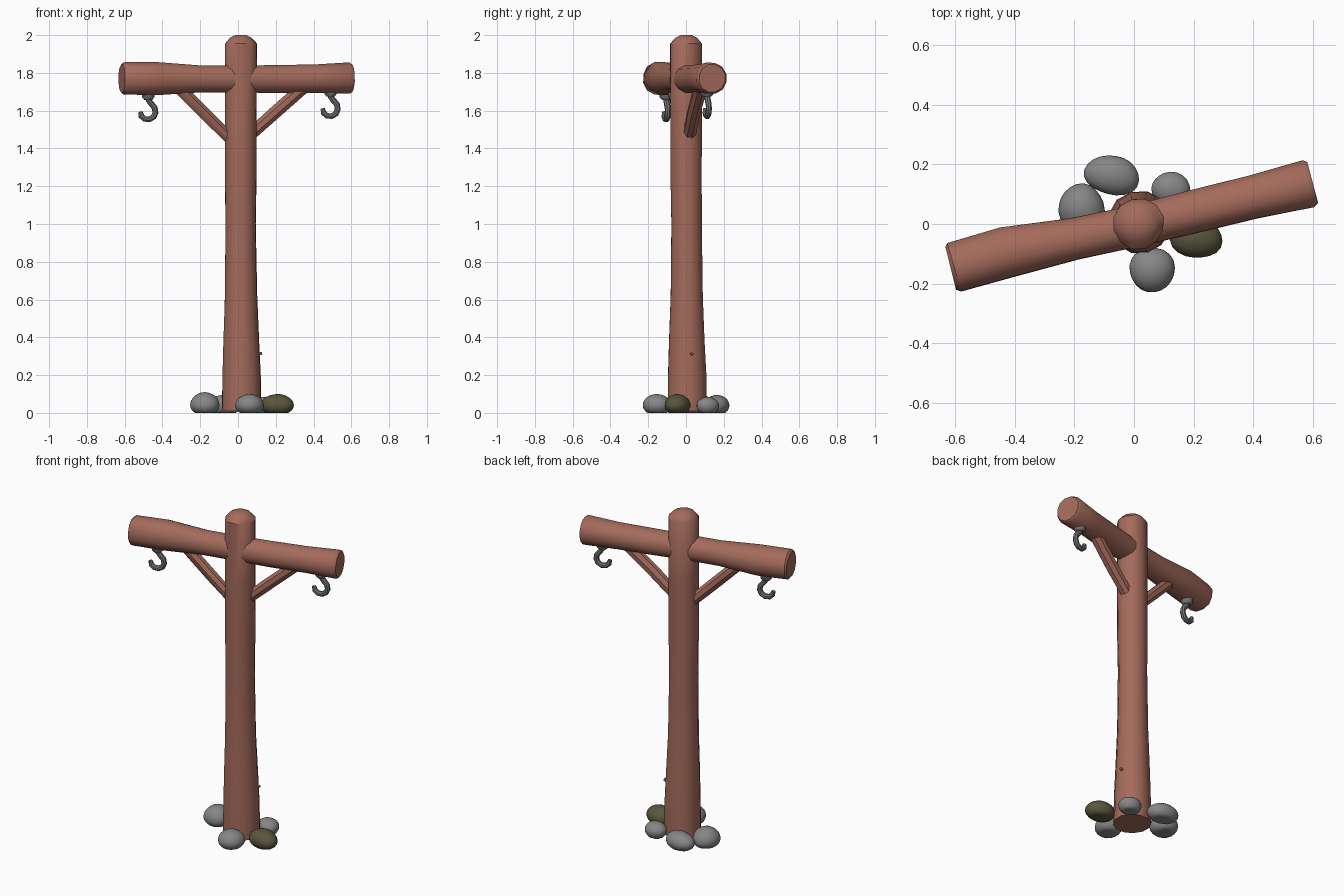
import bpy, bmesh, math, random
from mathutils import Vector

random.seed(4)
cube = bpy.data.objects.get("Cube")
if cube:
    bpy.data.objects.remove(cube)


def material(name, color):
    m = bpy.data.materials.new(name)
    m.use_nodes = True
    rgba = (*color, 1)
    m.diffuse_color = rgba
    m.node_tree.nodes["Principled BSDF"].inputs["Base Color"].default_value = rgba
    return m


WOOD = material("red brown wood", (0.37, 0.146, 0.105))
STONE = material("grey stone", (0.24, 0.24, 0.24))
MOSS = material("mossy stone", (0.1, 0.092, 0.048))
IRON = material("grey iron", (0.17, 0.175, 0.175))


def finish(name, bm, mat, angle=40):
    bmesh.ops.recalc_face_normals(bm, faces=bm.faces[:])
    mesh = bpy.data.meshes.new(name)
    bm.to_mesh(mesh)
    bm.free()
    mesh.materials.append(mat)
    ob = bpy.data.objects.new(name, mesh)
    bpy.context.scene.collection.objects.link(ob)
    bpy.ops.object.select_all(action='DESELECT')
    bpy.context.view_layer.objects.active = ob
    ob.select_set(True)
    bpy.ops.object.shade_smooth_by_angle(angle=math.radians(angle))
    return ob


def tube(name, path, mat, ref, sides=10, rough=0.0):
    """Loft rings along a path of (x, y, z, radius); ref sets the ring roll."""
    bm = bmesh.new()
    pts = [Vector(p[:3]) for p in path]
    wobble = [1 + random.uniform(-rough, rough) for _ in range(sides)]
    rings = []
    for i, p in enumerate(pts):
        t = (pts[min(i + 1, len(pts) - 1)] - pts[max(i - 1, 0)]).normalized()
        u = t.cross(Vector(ref)).normalized()
        v = t.cross(u)
        ring = []
        for k in range(sides):
            a = math.tau * (k + 0.5) / sides
            r = path[i][3] * wobble[k] * (1 + random.uniform(-rough, rough) / 2)
            ring.append(bm.verts.new(p + (u * math.cos(a) + v * math.sin(a)) * r))
        rings.append(ring)
    for a, b in zip(rings, rings[1:]):
        for k in range(sides):
            j = (k + 1) % sides
            bm.faces.new((a[k], a[j], b[j], b[k]))
    bm.faces.new(rings[0])
    bm.faces.new(rings[-1])
    return finish(name, bm, mat)


# Upright post: flared foot, slim waist, rounded top
tube("post", [
    (0.018, 0.005, 0.01, 0.107), (0.018, 0.005, 0.2, 0.104), (0.016, 0.004, 0.38, 0.097),
    (0.014, 0.003, 0.62, 0.088), (0.013, 0.002, 1.0, 0.083), (0.013, 0, 1.25, 0.086),
    (0.014, 0, 1.6, 0.086), (0.014, 0, 1.955, 0.087), (0.014, 0, 1.985, 0.06),
    (0.014, 0, 2.0, 0.03)], WOOD, (0, 1, 0), 12, 0.025)

# Small twig stub on the post
tube("twig_stub", [(0.1, 0.03, 0.31, 0.01), (0.127, 0.032, 0.316, 0.008)], WOOD, (0, 1, 0), 6)

# Slightly crooked cross beam with chamfered ends
tube("cross_beam", [
    (-0.615, -0.149, 1.77, 0.076), (-0.603, -0.146, 1.77, 0.087), (-0.43, -0.096, 1.77, 0.089),
    (-0.2, -0.05, 1.768, 0.073), (0, -0.008, 1.767, 0.072), (0.2, 0.041, 1.767, 0.075),
    (0.4, 0.09, 1.769, 0.076), (0.585, 0.134, 1.772, 0.084), (0.6, 0.138, 1.772, 0.074)],
    WOOD, (0, 0, 1), 12, 0.025)

# Diagonal braces under the beam
tube("right_brace", [(-0.02, 0.0, 1.43, 0.032), (-0.16, -0.035, 1.57, 0.034),
                     (-0.31, -0.068, 1.72, 0.034)], WOOD, (0, 1, 0), 8, 0.03)
tube("left_brace", [(0.05, 0.015, 1.46, 0.034), (0.19, 0.04, 1.585, 0.036),
                    (0.36, 0.08, 1.735, 0.036)], WOOD, (0, 1, 0), 8, 0.03)

# Hooks with round mounting plates; the hook profile is (along beam, height)
ANGLE = math.radians(13.5)
ALONG = Vector((math.cos(ANGLE), math.sin(ANGLE), 0))
ACROSS = (-math.sin(ANGLE), math.cos(ANGLE), 0)
PROFILE = [(0, 0.02), (0.002, -0.02), (0.018, -0.04), (0.035, -0.06), (0.039, -0.085),
           (0.029, -0.108), (0.006, -0.121), (-0.02, -0.119), (-0.038, -0.103), (-0.043, -0.08)]


def hook(side, x, y, z):
    base = Vector((x, y, z))
    path = []
    for i, (s, h) in enumerate(PROFILE):
        r = 0.011 if i == len(PROFILE) - 1 else 0.016
        path.append((*(base + ALONG * s + Vector((0, 0, h))), r))
    tube(side + "_hook", path, IRON, ACROSS, 8)
    tube(side + "_hook_plate", [(x, y, z + 0.03, 0.034), (x, y, z - 0.004, 0.034),
                                (x, y, z - 0.018, 0.022)], IRON, (0, 1, 0), 10)


hook("right", -0.475, -0.105, 1.675)
hook("left", 0.49, 0.112, 1.692)


# Stones around the foot, flattened underneath
def stone(name, x, y, rx, ry, height, turn, mat):
    bm = bmesh.new()
    bmesh.ops.create_icosphere(bm, subdivisions=3, radius=1)
    p1, p2 = random.uniform(0, 6), random.uniform(0, 6)
    c, s = math.cos(turn), math.sin(turn)
    mid = 0.04
    for v in bm.verts:
        k = 1 + 0.04 * math.sin(3 * v.co.x + p1) + 0.04 * math.sin(3 * v.co.y + p2)
        px, py = v.co.x * rx * k, v.co.y * ry * k
        pz = mid + v.co.z * ((height - mid) if v.co.z > 0 else 0.055)
        v.co = (x + px * c - py * s, y + px * s + py * c, max(pz, 0))
    finish(name, bm, mat, 50)


stone("back_stone", -0.075, 0.165, 0.09, 0.068, 0.095, -0.2, STONE)
stone("right_stone", -0.178, 0.055, 0.076, 0.082, 0.11, 0.2, STONE)
stone("back_left_stone", 0.125, 0.117, 0.07, 0.056, 0.085, -0.3, STONE)
stone("mossy_stone", 0.21, -0.045, 0.088, 0.068, 0.1, -0.15, MOSS)
stone("front_stone", 0.062, -0.155, 0.073, 0.078, 0.1, 0.1, STONE)
